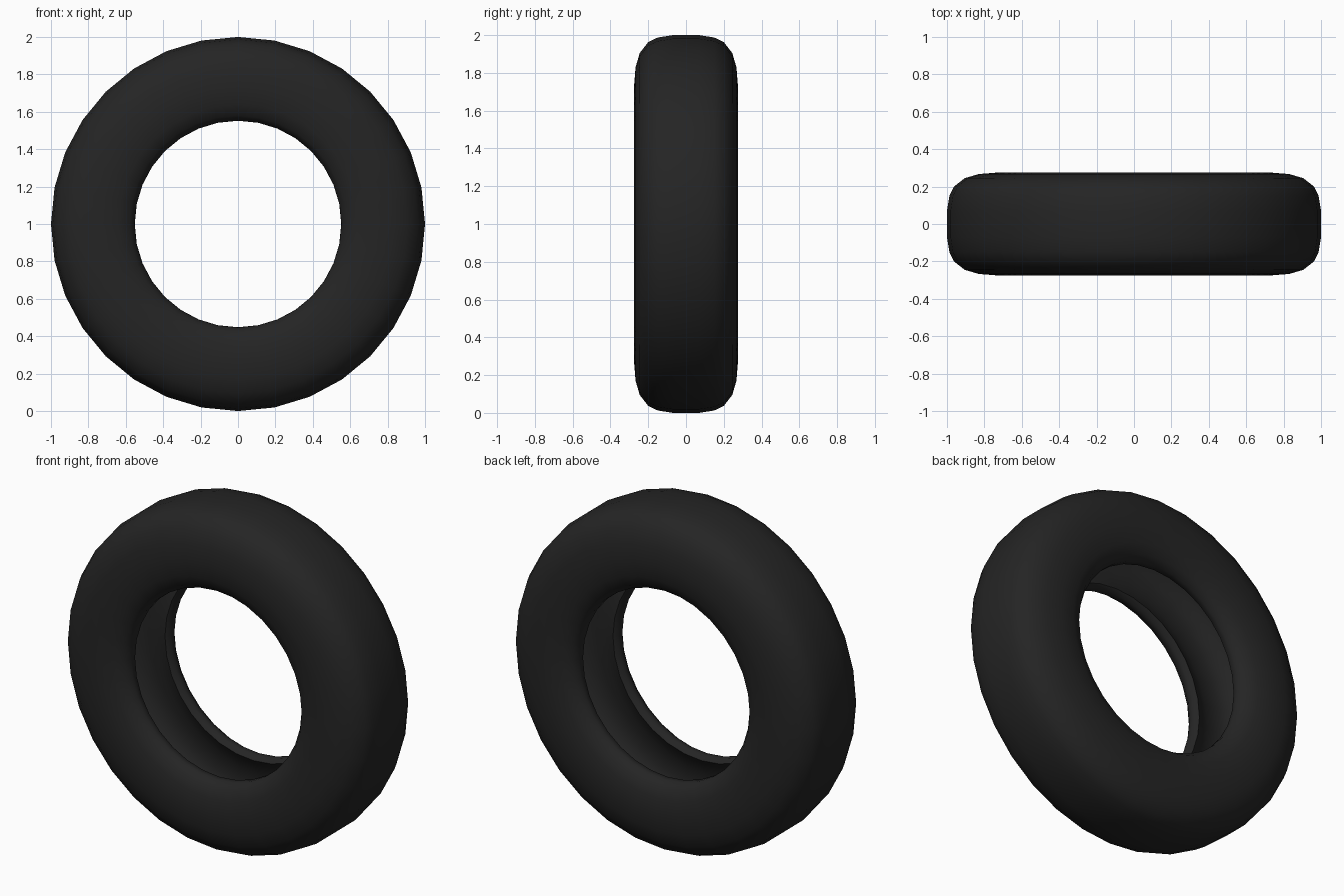
import bpy, bmesh, math
from mathutils import Vector, Matrix

cube = bpy.data.objects.get("Cube")
if cube:
    bpy.data.objects.remove(cube, do_unlink=True)

SEGMENTS = 32

# Rubber material
rubber = bpy.data.materials.new("black rubber")
rubber.use_nodes = True
colour = (0.018, 0.018, 0.018, 1)
rubber.diffuse_color = colour
bsdf = rubber.node_tree.nodes["Principled BSDF"]
bsdf.inputs["Base Color"].default_value = colour
bsdf.inputs["Roughness"].default_value = 0.8

# Half cross-section (y, radius): tread, sidewall, bead, hollow lining
half = [(0.07, 1.0), (0.15, 0.987), (0.2, 0.963), (0.245, 0.905),
        (0.267, 0.83), (0.275, 0.73), (0.263, 0.64), (0.238, 0.58),
        (0.2, 0.553), (0.165, 0.552), (0.145, 0.575), (0.165, 0.605),
        (0.205, 0.68), (0.215, 0.78), (0.195, 0.86), (0.13, 0.91)]
section = half + [(-y, r) for y, r in reversed(half)]

# Revolve the closed section around the axle
bm = bmesh.new()
rings = []
for i in range(SEGMENTS):
    turn = Matrix.Rotation(math.tau * i / SEGMENTS, 3, 'Y')
    rings.append([bm.verts.new(turn @ Vector((0, y, r)) + Vector((0, 0, 1)))
                  for y, r in section])
for i, ring in enumerate(rings):
    following = rings[(i + 1) % SEGMENTS]
    for j in range(len(section)):
        k = (j + 1) % len(section)
        bm.faces.new((ring[j], ring[k], following[k], following[j]))
bmesh.ops.recalc_face_normals(bm, faces=bm.faces)

mesh = bpy.data.meshes.new("tyre")
bm.to_mesh(mesh)
bm.free()
mesh.materials.append(rubber)
tyre = bpy.data.objects.new("tyre", mesh)
bpy.context.collection.objects.link(tyre)

# Smooth rubber with a crease inside the bead
bpy.ops.object.select_all(action='DESELECT')
tyre.select_set(True)
bpy.context.view_layer.objects.active = tyre
bpy.ops.object.shade_smooth_by_angle(angle=math.radians(60))
